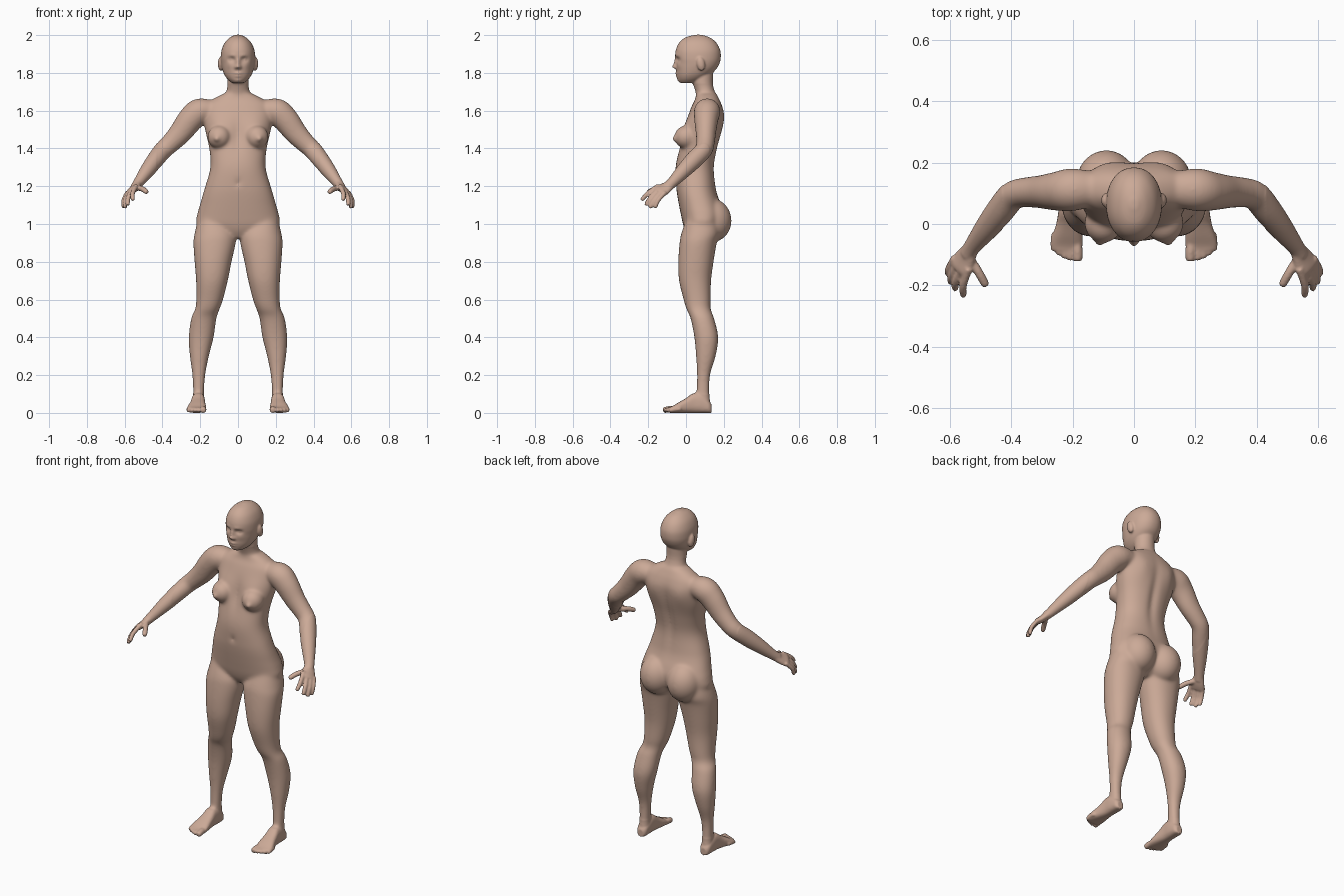
import bpy, bmesh, math
from mathutils import Vector, Matrix

X, Y, Z = Vector((1, 0, 0)), Vector((0, 1, 0)), Vector((0, 0, 1))
bm = bmesh.new()


def catmull(rows, sub):
    out = []
    for i in range(len(rows) - 1):
        p = [rows[max(0, min(len(rows) - 1, i + k))] for k in (-1, 0, 1, 2)]
        for s in range(sub):
            t = s / sub
            out.append([0.5 * (2 * b + (c - a) * t + (2 * a - 5 * b + 4 * c - d) * t * t
                               + (3 * b - a - 3 * c + d) * t ** 3) for a, b, c, d in zip(*p)])
    return out + [list(rows[-1])]


def loft(rows, axes=None, ref=Y, sides=40, sub=5, e=2.0):
    """Skin elliptical rings (x, y, z, ru, rv) along a smooth path."""
    rows = catmull(rows, sub)
    pts = [Vector(r[:3]) for r in rows]
    rings = []
    for i, r in enumerate(rows):
        if axes:
            u, v = axes
        else:
            t = (pts[min(i + 1, len(pts) - 1)] - pts[max(i - 1, 0)]).normalized()
            u = (ref - t * ref.dot(t)).normalized()
            v = t.cross(u)
        ring = []
        for k in range(sides):
            a = 2 * math.pi * k / sides
            c, s = math.cos(a), math.sin(a)
            c = math.copysign(abs(c) ** (2 / e), c)
            s = math.copysign(abs(s) ** (2 / e), s)
            ring.append(bm.verts.new(pts[i] + u * c * max(r[3], .001) + v * s * max(r[4], .001)))
        rings.append(ring)
    for a, b in zip(rings, rings[1:]):
        for k in range(sides):
            bm.faces.new((a[k], a[(k + 1) % sides], b[(k + 1) % sides], b[k]))
    bm.faces.new(rings[0][::-1])
    bm.faces.new(rings[-1])
    return [v for ring in rings for v in ring]


def slices(table, **kw):
    """Horizontal rings from (z, x min, x max, y front, y back)."""
    return loft([((a + b) / 2, (f + g) / 2, z, (b - a) / 2, (g - f) / 2)
                 for z, a, b, f, g in table], axes=(X, Y), **kw)


def ball(c, r, rot=0):
    m = Matrix.Translation(c) @ Matrix.Rotation(rot, 4, 'X') @ Matrix.Diagonal((*r, 1))
    bmesh.ops.create_uvsphere(bm, u_segments=40, v_segments=24, radius=1, matrix=m)


def digit(a, b, c, r):
    a, b, c = Vector(a), Vector(b), Vector(c)
    near = b.lerp(c, .85)
    loft([(*a, r, r), (*b, r, r), (*near, r * .9, r * .9), (*c, r * .45, r * .45)],
         ref=X + Y * .3, sides=16)


def bump(verts, mid, bumps):
    """Soft dents and swells along y: (x, z, size x, size z, amount, side)."""
    for v in verts:
        x, y, z = v.co
        for bx, bz, sx, sz, amt, side in bumps:
            if (y - mid) * side > 0:
                v.co.y += amt * math.exp(-((abs(x) - bx) / sx) ** 2 - ((z - bz) / sz) ** 2)


# --- Paired parts, built on +x ---
# leg
slices([(1.02, .05, .213, 0, .17), (.95, .012, .23, -.025, .18), (.90, .012, .236, -.034, .163),
        (.8, .034, .23, -.041, .146), (.7, .054, .222, -.037, .133), (.6, .079, .221, -.013, .131),
        (.55, .097, .227, .002, .131), (.5, .114, .248, .024, .149), (.4, .129, .261, .044, .171),
        (.3, .154, .255, .053, .157), (.2, .173, .242, .058, .128), (.1, .18, .238, .055, .124),
        (.05, .178, .241, .05, .128), (.01, .185, .238, .05, .125)], e=2.15)

# foot: (y, centre x, half width, top)
foot = loft([(cx, y, top / 2, w, top / 2) for y, cx, w, top in
             [(.135, .21, .018, .045), (.12, .21, .03, .065), (.08, .21, .035, .1),
              (.04, .211, .036, .105), (0, .213, .041, .078), (-.04, .217, .049, .055),
              (-.07, .22, .052, .037), (-.088, .22, .046, .03)]], axes=(X, Z), e=2.6)

# toes
for x, y, r in ((.184, -.121, .017), (.208, -.119, .012), (.226, -.112, .012),
                (.244, -.102, .012), (.261, -.088, .012)):
    bx = .22 + (x - .22) * .9
    digit((bx, y + .06, .02), (x, y + .03, .019), (x, y, .013), r)

# buttock, breast, ear, eye
ball((.09, .138, 1.02), (.098, .103, .115), .1)
ball((.1, .002, 1.46), (.062, .064, .062))
ball((.112, -.056, 1.452), (.018, .019, .018))
ball((.091, .078, 1.848), (.016, .022, .038), .2)
ball((.034, -.026, 1.871), (.014, .014, .011))

# arm
loft([(.12, .115, 1.6, .055, .05), (.2, .112, 1.596, .07, .07), (.25, .107, 1.555, .064, .069),
      (.305, .105, 1.483, .054, .061), (.355, .103, 1.43, .049, .053), (.395, .093, 1.392, .047, .049),
      (.435, .045, 1.342, .047, .046), (.48, -.012, 1.283, .04, .039), (.525, -.07, 1.222, .029, .028),
      (.545, -.1, 1.195, .028, .024)], ref=Y)

# palm
across = Vector((.05, .04, -.04))
reach = Vector((.05, -.125, -.105)).normalized()
dorsal = reach.cross(across).normalized()
loft([(.532, -.08, 1.21, .027, .022), (.552, -.115, 1.186, .04, .02),
      (.568, -.142, 1.172, .046, .017), (.572, -.15, 1.166, .04, .012)], ref=across)

# fingers and thumb
k0, k1 = Vector((.545, -.16, 1.19)), Vector((.592, -.125, 1.155))
for i, tip in enumerate(((.557, -.236, 1.125), (.585, -.214, 1.099),
                         (.599, -.192, 1.084), (.606, -.165, 1.085))):
    base = k0.lerp(k1, i / 3)
    digit(base - reach * .02, base.lerp(Vector(tip), .5) + dorsal * .009, tip, .0125 - .0008 * (i == 3))
digit((.54, -.105, 1.193), (.507, -.158, 1.186), (.482, -.203, 1.168), .0145)

# mirror the paired parts to -x
dup = bmesh.ops.duplicate(bm, geom=bm.verts[:] + bm.edges[:] + bm.faces[:])['geom']
bmesh.ops.scale(bm, vec=(-1, 1, 1), verts=[g for g in dup if isinstance(g, bmesh.types.BMVert)])

# --- Central parts ---
# torso
torso = slices([(z, -w, w, f, b) for z, w, f, b in
                [(.925, .05, .02, .12), (.96, .165, -.002, .165), (1.0, .22, -.016, .19),
                 (1.05, .216, -.027, .2), (1.1, .202, -.037, .187), (1.15, .188, -.046, .168),
                 (1.2, .173, -.052, .157), (1.3, .146, -.055, .15), (1.4, .152, -.036, .167),
                 (1.5, .174, -.01, .192), (1.58, .182, .014, .201), (1.63, .172, .033, .19),
                 (1.66, .135, .048, .177), (1.69, .078, .055, .162)]], sides=96, e=2.3)
bump(torso, .075, [(0, 1.4, .022, .16, -.014, 1), (.09, 1.55, .045, .06, .008, 1),
                   (0, 1.22, .01, .014, .014, -1), (.1, 1.51, .06, .06, -.014, -1),
                   (0, 1.46, .025, .07, .012, -1)])

# neck
slices([(1.63, -.09, .09, .065, .175), (1.67, -.075, .075, .058, .165), (1.71, -.06, .06, .047, .15),
        (1.75, -.057, .057, .035, .142), (1.81, -.056, .056, .03, .145)])

# head and face
head = slices([(z, -w, w, f, b) for z, w, f, b in
               [(2.002, .012, .05, .08), (1.988, .042, -.002, .125), (1.96, .07, -.036, .16),
                (1.92, .087, -.054, .181), (1.88, .091, -.056, .184), (1.85, .089, -.051, .177),
                (1.82, .083, -.05, .16), (1.79, .072, -.048, .128), (1.765, .054, -.041, .09),
                (1.746, .03, -.028, .05)]], sides=128, sub=7, e=2.15)
bump(head, .03, [(0, 1.853, .011, .022, -.013, -1), (0, 1.833, .013, .011, -.019, -1),
                 (.013, 1.829, .008, .008, -.008, -1), (.034, 1.871, .018, .012, .016, -1),
                 (.03, 1.893, .02, .008, -.004, -1), (0, 1.797, .02, .006, -.01, -1),
                 (0, 1.783, .017, .006, -.009, -1), (0, 1.79, .022, .003, .006, -1),
                 (0, 1.759, .022, .012, -.007, -1), (.045, 1.84, .018, .018, -.004, -1)])

for v in bm.verts:
    v.co.z = max(v.co.z, 0)
bmesh.ops.recalc_face_normals(bm, faces=bm.faces[:])

# --- Fuse everything into one skin ---
mesh = bpy.data.meshes.new("body")
bm.to_mesh(mesh)
bm.free()
body = bpy.data.objects.new("body", mesh)
bpy.context.collection.objects.link(body)
bpy.context.view_layer.objects.active = body
body.select_set(True)
rm = body.modifiers.new("fuse", 'REMESH')
rm.mode = 'VOXEL'
rm.voxel_size = .005
sm = body.modifiers.new("soften", 'SMOOTH')
sm.factor, sm.iterations = .5, 5
for name in ("fuse", "soften"):
    bpy.ops.object.modifier_apply(modifier=name)

# extra softening where limbs meet the trunk
bm = bmesh.new()
bm.from_mesh(body.data)
soft = [v for v in bm.verts if .1 < v.co.z < 1.74 and abs(v.co.x) < .43 and v.co.y > -.1]
for _ in range(24):
    bmesh.ops.smooth_vert(bm, verts=soft, factor=.5, use_axis_x=True, use_axis_y=True, use_axis_z=True)
bm.to_mesh(body.data)
bm.free()

skin = bpy.data.materials.new("skin")
skin.diffuse_color = (.6, .4, .31, 1)
body.data.materials.clear()
body.data.materials.append(skin)
bpy.ops.object.shade_smooth()
